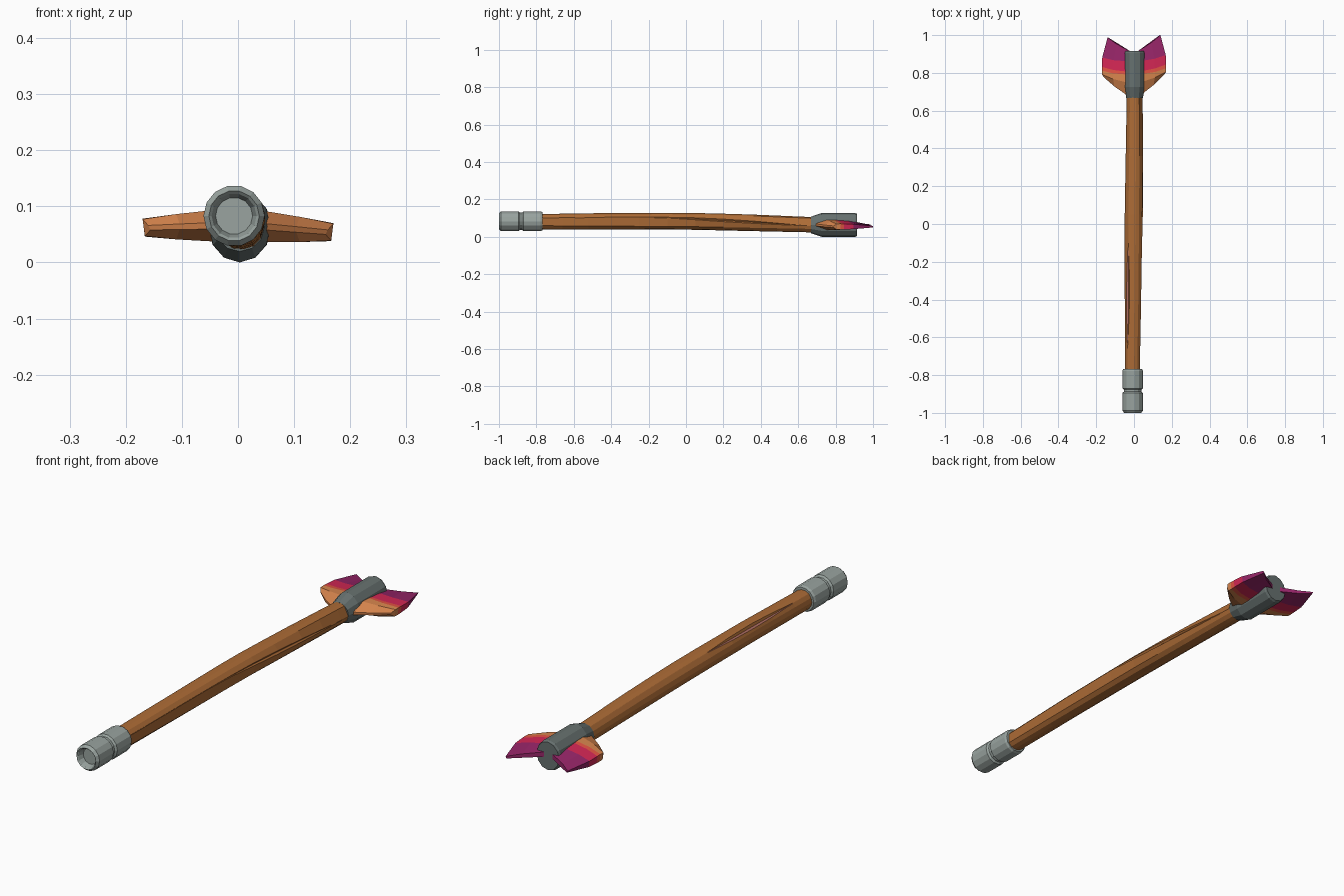
import bpy, bmesh, math, random
from mathutils import Vector

if "Cube" in bpy.data.objects:
    bpy.data.objects.remove(bpy.data.objects["Cube"])

random.seed(4)


def material(name, rgb):
    m = bpy.data.materials.new(name)
    m.diffuse_color = (*rgb, 1)
    m.use_nodes = True
    m.node_tree.nodes["Principled BSDF"].inputs["Base Color"].default_value = m.diffuse_color
    return m


WOOD = material("brown wood", (0.42, 0.15, 0.037))
PINK = material("dusty pink wood", (0.42, 0.15, 0.12))
LIGHT = material("light grey metal", (0.32, 0.37, 0.35))
DARK = material("dark grey metal", (0.135, 0.165, 0.16))
ORANGE = material("light orange", (0.68, 0.235, 0.075))
CORAL = material("coral red", (0.75, 0.085, 0.055))
CRIMSON = material("crimson", (0.65, 0.02, 0.09))
PURPLE = material("magenta purple", (0.30, 0.018, 0.135))


def loft(name, rings, mats, pick=lambda i, j: 0):
    """Skin a list of equal closed rings and cap both ends."""
    bm = bmesh.new()
    vs = [[bm.verts.new(p) for p in r] for r in rings]
    n = len(rings[0])
    for i in range(len(vs) - 1):
        for j in range(n):
            k = (j + 1) % n
            f = bm.faces.new((vs[i][j], vs[i][k], vs[i + 1][k], vs[i + 1][j]))
            f.material_index = pick(i, j)
    bm.faces.new(vs[0]).material_index = pick(0, 0)
    bm.faces.new(vs[-1]).material_index = pick(len(vs) - 2, 0)
    bmesh.ops.recalc_face_normals(bm, faces=bm.faces)
    me = bpy.data.meshes.new(name)
    bm.to_mesh(me)
    bm.free()
    for m in mats:
        me.materials.append(m)
    ob = bpy.data.objects.new(name, me)
    bpy.context.collection.objects.link(ob)
    return ob


def ring(cx, cz, y, rx, rz, n=12):
    return [Vector((cx + rx * math.cos(2 * math.pi * j / n), y,
                    cz + rz * math.sin(2 * math.pi * j / n))) for j in range(n)]


def lerp_table(table, y):
    for a, b in zip(table, table[1:]):
        if y <= b[0]:
            t = (y - a[0]) / (b[0] - a[0])
            return [p + (q - p) * t for p, q in zip(a[1:], b[1:])]
    return table[-1][1:]


# Shaft: slightly crooked, tapering, with two carved splits
SHAFT = [(-0.80, -0.007, 0.081, 0.042, 0.042), (-0.4, -0.003, 0.084, 0.046, 0.045),
         (0.0, -0.001, 0.084, 0.049, 0.046), (0.3, 0.002, 0.077, 0.047, 0.046),
         (0.70, 0.004, 0.064, 0.042, 0.042)]
# split: start y, end y, start angle, end angle, half width in degrees, depth
SPLITS = [(-0.66, -0.10, 131, 127, 13, 0.007), (-0.16, 0.62, 27, -8, 9, 0.006)]
PLAIN = [55, 80, 104, 155, 180, 205, 230, 255, 280, 305, 330]
grain = [random.uniform(0.975, 1.02) for _ in range(20)]
stations = [-0.80, -0.66, -0.52, -0.40, -0.25, -0.10, 0.05, 0.2, 0.36, 0.5, 0.62, 0.70]
rings = []
for y in stations:
    cx, cz, rx, rz = lerp_table(SHAFT, y)
    cols = []
    for a in PLAIN:
        drift = 8 * math.sin((y + 0.8) * 2)
        cols.append((a - (drift if a > 200 else 0), 1.0))
    for y0, y1, a0, a1, w, depth in SPLITS:
        t = min(1, max(0, (y - y0) / (y1 - y0)))
        open_ = math.sin(math.pi * t)
        a, d = a0 + (a1 - a0) * t, 1.0 + (w - 1.0) * open_
        cols += [(a - d, 1.0), (a, 1 - open_ * depth / 0.046), (a + d, 1.0)]
    cols.sort()
    rings.append([Vector((cx + rx * s * g * math.cos(math.radians(a)), y,
                          cz + rz * s * g * math.sin(math.radians(a))))
                  for (a, s), g in zip(cols, grain)])


def split_colour(i, j):
    # columns of the upper left split, between its two ends
    return 1 if 1 <= i <= 4 and j == 7 else 0


loft("shaft", rings, [WOOD, PINK], split_colour)

# Front ferrule: grooved metal cap with a recessed end
PROFILE = [(-0.972, 0.033), (-0.995, 0.040), (-1.0, 0.045), (-0.988, 0.0545),
           (-0.895, 0.0545), (-0.888, 0.047), (-0.877, 0.047), (-0.87, 0.0545),
           (-0.778, 0.0545), (-0.768, 0.050), (-0.768, 0.038)]
loft("front_ferrule", [ring(-0.007, 0.083, y, r, r, 14) for y, r in PROFILE], [LIGHT])

# Rear collar holding the fins
COLLAR = [(0.668, 0.044, 0.044), (0.725, 0.055, 0.0635),
          (0.905, 0.056, 0.0635), (0.915, 0.052, 0.059)]
loft("rear_collar", [ring(0.003, 0.0635, y, rx, rz) for y, rx, rz in COLLAR], [DARK])

# Fins: root y, outer x, outer y, root half thickness, outer half thickness
FIN = [(0.670, 0.160, 0.785, 0.006, 0.004),
       (0.745, 0.170, 0.800, 0.030, 0.015),
       (0.790, 0.170, 0.820, 0.029, 0.016),
       (0.805, 0.170, 0.840, 0.027, 0.015),
       (0.860, 0.168, 0.890, 0.023, 0.013),
       (0.915, 0.140, 0.995, 0.010, 0.004)]


def fin(name, side, tip_z, slide):
    rs = []
    for ry, ox, oy, rt, ot in FIN:
        oy += slide
        mx, my, mt = 0.02 + (ox - 0.02) * 0.6, ry + (oy - ry) * 0.6 - 0.006, rt * 0.5 + ot * 0.5
        mz = 0.066 * 0.4 + tip_z * 0.6
        rs.append([Vector((side * x, y, z)) for x, y, z in (
            (0.02, ry, 0.066 + rt), (mx, my, mz + mt), (ox, oy, tip_z + ot),
            (ox - 0.004, oy, tip_z - ot), (mx, my, mz - mt), (0.02, ry, 0.066 - rt))])
    colour = [0, 0, 1, 2, 3]
    loft(name, rs, [ORANGE, CORAL, CRIMSON, PURPLE], lambda i, j: colour[i])


fin("left_fin", -1, 0.062, -0.008)
fin("right_fin", 1, 0.054, 0.005)
